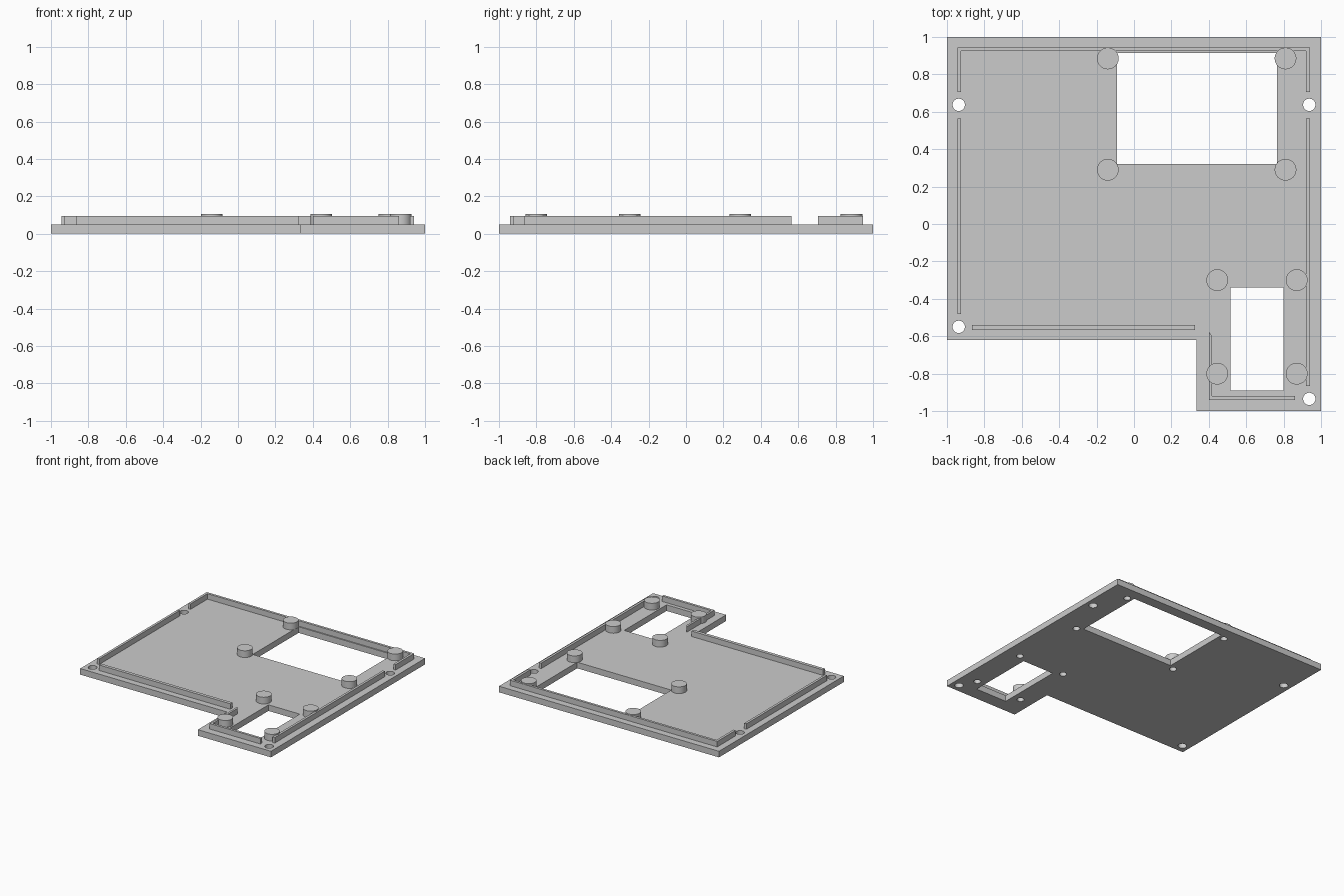
import bpy, bmesh
from mathutils import Vector

if "Cube" in bpy.data.objects:
    bpy.data.objects.remove(bpy.data.objects["Cube"], do_unlink=True)

PLATE_TOP, LIP_TOP, POST_TOP = 0.05, 0.095, 0.105

grey = bpy.data.materials.new("plain_grey")
grey.use_nodes = True
grey.diffuse_color = (0.6, 0.6, 0.6, 1)
grey.node_tree.nodes["Principled BSDF"].inputs["Base Color"].default_value = (0.6, 0.6, 0.6, 1)


def prism(name, outline, z0, z1):
    """Extrude a flat outline upward from z0 to z1."""
    bm = bmesh.new()
    face = bm.faces.new([bm.verts.new((x, y, z0)) for x, y in outline])
    grown = bmesh.ops.extrude_face_region(bm, geom=[face])["geom"]
    bmesh.ops.translate(bm, vec=Vector((0, 0, z1 - z0)),
                        verts=[v for v in grown if isinstance(v, bmesh.types.BMVert)])
    bmesh.ops.recalc_face_normals(bm, faces=bm.faces)
    mesh = bpy.data.meshes.new(name)
    bm.to_mesh(mesh)
    bm.free()
    mesh.materials.append(grey)
    obj = bpy.data.objects.new(name, mesh)
    bpy.context.collection.objects.link(obj)
    return obj


def box(name, x0, x1, y0, y1, z0, z1):
    return prism(name, [(x0, y0), (x1, y0), (x1, y1), (x0, y1)], z0, z1)


def cylinder(name, x, y, r, z0, z1, sides=40):
    bpy.ops.mesh.primitive_cylinder_add(vertices=sides, radius=r, depth=z1 - z0,
                                        location=(x, y, (z0 + z1) / 2))
    obj = bpy.context.object
    obj.name = name
    obj.data.materials.append(grey)
    return obj


def cut(target, cutters):
    for cutter in cutters:
        mod = target.modifiers.new("cut", "BOOLEAN")
        mod.operation = "DIFFERENCE"
        mod.solver = "EXACT"
        mod.object = cutter
        bpy.context.view_layer.objects.active = target
        bpy.ops.object.modifier_apply(modifier=mod.name)
        bpy.data.objects.remove(cutter, do_unlink=True)


def smooth(obj):
    bpy.ops.object.select_all(action="DESELECT")
    obj.select_set(True)
    bpy.context.view_layer.objects.active = obj
    bpy.ops.object.shade_smooth_by_angle(angle=0.5)


# Base plate with a notched front left corner
plate = prism("base_plate", [(-1, 1), (-1, -0.62), (0.335, -0.62),
                             (0.335, -1), (1, -1), (1, 1)], 0, PLATE_TOP)

# Windows, corner screw holes and holes beneath the posts
posts = [(x, y) for x in (-0.14, 0.81) for y in (0.29, 0.885)]
posts += [(x, y) for x in (0.445, 0.87) for y in (-0.80, -0.30)]
screws = [(-0.937, 0.637), (0.937, 0.637), (-0.937, -0.55), (0.937, -0.935)]
cutters = [box("large_window_cutter", -0.09, 0.765, 0.32, 0.915, -0.1, 0.2),
           box("small_window_cutter", 0.515, 0.80, -0.89, -0.34, -0.1, 0.2)]
cutters += [cylinder("screw_cutter", x, y, 0.033, -0.1, 0.2) for x, y in screws]
cutters += [cylinder("post_hole_cutter", x, y, 0.027, -0.1, 0.2) for x, y in posts]
cut(plate, cutters)
smooth(plate)

# Support posts, hollow from below
for x, y in posts:
    post = cylinder("support_post", x, y, 0.058, PLATE_TOP, POST_TOP)
    cut(post, [cylinder("post_bore_cutter", x, y, 0.027, -0.1, 0.09)])
    smooth(post)

# Raised lips along the edges, broken at the screw holes
prism("back_lip", [(-0.945, 0.705), (-0.925, 0.705), (-0.925, 0.925), (0.92, 0.925),
                   (0.92, 0.705), (0.94, 0.705), (0.94, 0.945), (-0.945, 0.945)],
      PLATE_TOP, LIP_TOP)
box("right_lip", -0.945, -0.925, -0.48, 0.565, PLATE_TOP, LIP_TOP)
box("left_lip", 0.92, 0.94, -0.865, 0.565, PLATE_TOP, LIP_TOP)
box("front_lip", -0.865, 0.327, -0.567, -0.54, PLATE_TOP, LIP_TOP)
prism("tab_lip", [(0.40, -0.575), (0.40, -0.94), (0.862, -0.94), (0.862, -0.92),
                  (0.417, -0.92), (0.417, -0.60)], PLATE_TOP, LIP_TOP)
